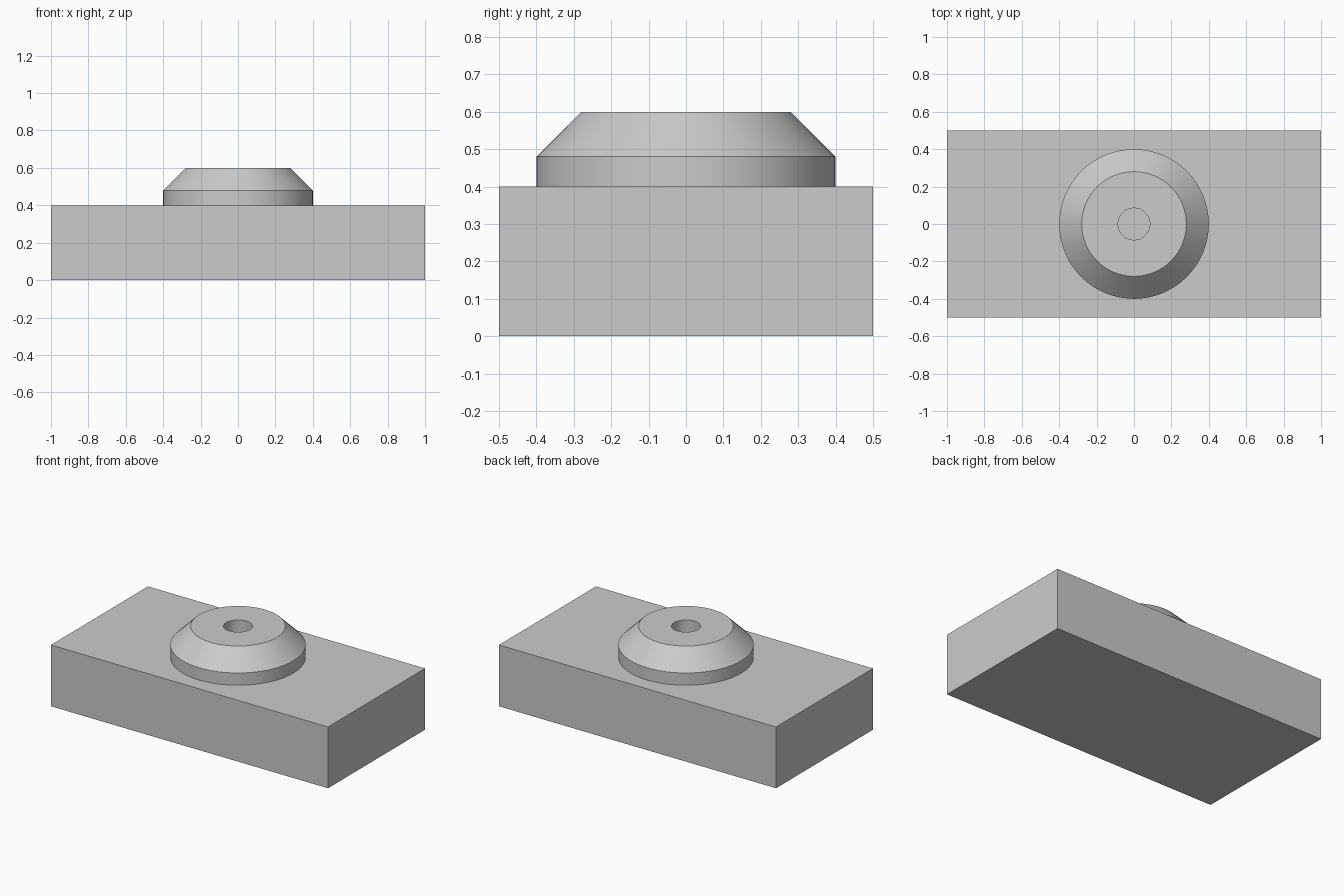
import bpy
import bmesh
import math

cube = bpy.data.objects.get("Cube")
if cube:
    bpy.data.objects.remove(cube, do_unlink=True)

SEGMENTS = 64

# Single plain grey for the whole part
grey = bpy.data.materials.new("plain_grey")
grey.use_nodes = True
colour = (0.6, 0.6, 0.6, 1)
grey.diffuse_color = colour
grey.node_tree.nodes["Principled BSDF"].inputs["Base Color"].default_value = colour


def add_object(name, bm):
    bmesh.ops.recalc_face_normals(bm, faces=bm.faces)
    mesh = bpy.data.meshes.new(name)
    bm.to_mesh(mesh)
    bm.free()
    mesh.materials.append(grey)
    obj = bpy.data.objects.new(name, mesh)
    bpy.context.collection.objects.link(obj)
    return obj


# Rectangular base block
bm = bmesh.new()
bmesh.ops.create_cube(bm, size=1)
bmesh.ops.scale(bm, vec=(2, 1, 0.4), verts=bm.verts)
bmesh.ops.translate(bm, vec=(0, 0, 0.2), verts=bm.verts)
add_object("base_block", bm)

# Round boss with a chamfered rim and a central bore, turned from a profile;
# the top of the base closes the bottom of the bore
profile = [(0.085, 0.4), (0.085, 0.6), (0.28, 0.6), (0.4, 0.48), (0.4, 0.4)]
bm = bmesh.new()
points = [bm.verts.new((r, 0, z)) for r, z in profile]
edges = [bm.edges.new(pair) for pair in zip(points, points[1:])]
bmesh.ops.spin(bm, geom=points + edges, cent=(0, 0, 0), axis=(0, 0, 1),
               angle=math.tau, steps=SEGMENTS, use_merge=True)
bmesh.ops.remove_doubles(bm, verts=bm.verts, dist=0.0001)
boss = add_object("chamfered_boss", bm)

# Smooth round walls, crisp rims
bpy.ops.object.select_all(action="DESELECT")
boss.select_set(True)
bpy.context.view_layer.objects.active = boss
bpy.ops.object.shade_smooth_by_angle(angle=math.radians(30))
